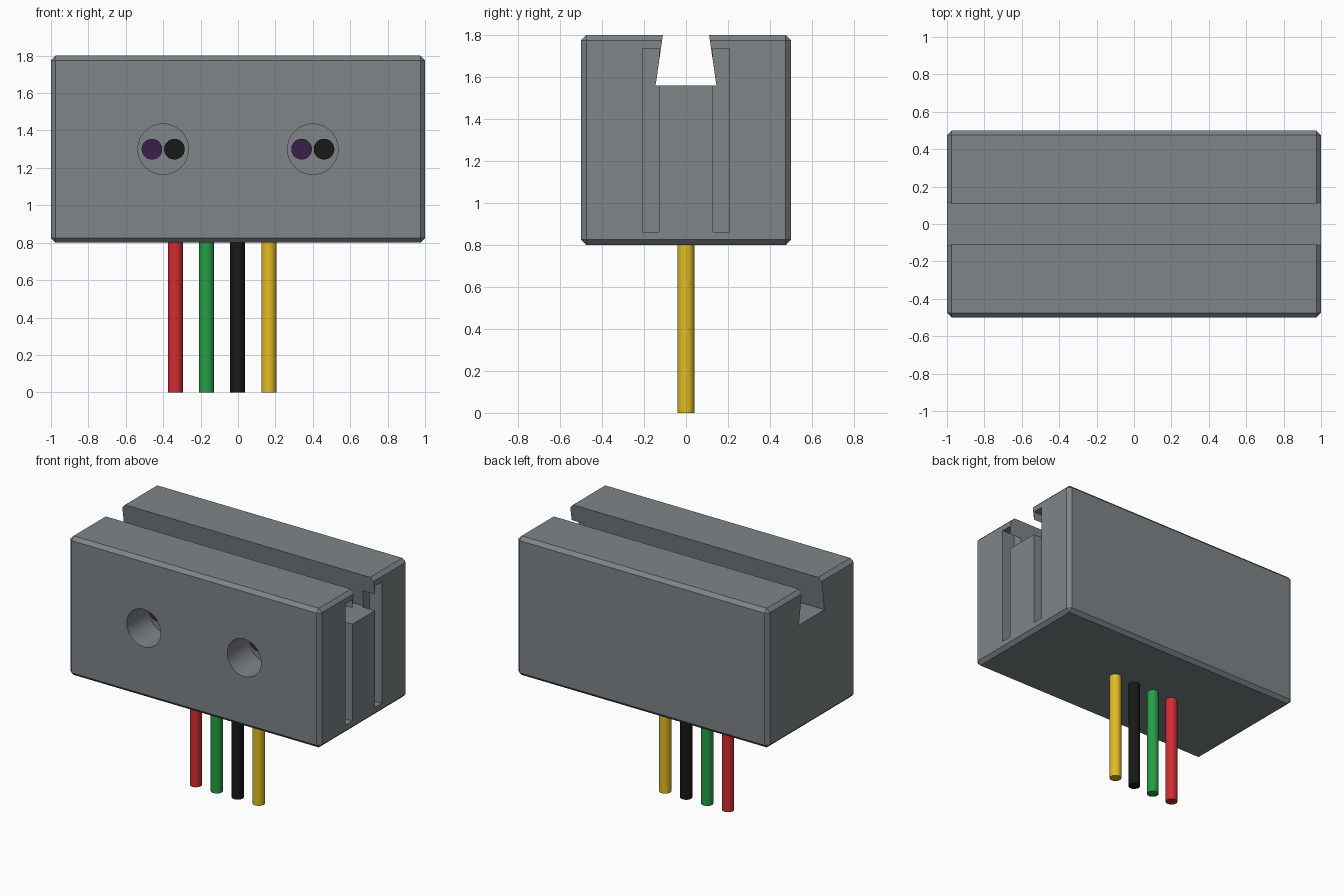
import bpy, bmesh, math

if "Cube" in bpy.data.objects:
    bpy.data.objects.remove(bpy.data.objects["Cube"])


def make_mat(name, rgb):
    m = bpy.data.materials.new(name)
    m.diffuse_color = (*rgb, 1)
    m.use_nodes = True
    m.node_tree.nodes["Principled BSDF"].inputs["Base Color"].default_value = m.diffuse_color
    return m


def add_box(name, lo, hi):
    mid = [(a + b) / 2 for a, b in zip(lo, hi)]
    bpy.ops.mesh.primitive_cube_add(size=1, location=mid)
    ob = bpy.context.object
    ob.name = name
    ob.scale = [b - a for a, b in zip(lo, hi)]
    bpy.ops.object.transform_apply(location=True, rotation=False, scale=True)
    ob.data.materials.append(casing)
    return ob


def add_cylinder(name, r, depth, loc, mat, along_y=False):
    rot = (math.pi / 2, 0, 0) if along_y else (0, 0, 0)
    bpy.ops.mesh.primitive_cylinder_add(vertices=48, radius=r, depth=depth,
                                        location=loc, rotation=rot)
    ob = bpy.context.object
    ob.name = name
    ob.data.materials.append(mat)
    bpy.ops.object.shade_smooth_by_angle(angle=math.radians(30))
    return ob


def add_prism_x(name, profile, x0, x1):
    bm = bmesh.new()
    face = bm.faces.new([bm.verts.new((x0, y, z)) for y, z in profile])
    ext = bmesh.ops.extrude_face_region(bm, geom=[face])
    verts = [g for g in ext["geom"] if isinstance(g, bmesh.types.BMVert)]
    bmesh.ops.translate(bm, verts=verts, vec=(x1 - x0, 0, 0))
    bmesh.ops.recalc_face_normals(bm, faces=bm.faces)
    me = bpy.data.meshes.new(name)
    bm.to_mesh(me)
    bm.free()
    me.materials.append(casing)
    ob = bpy.data.objects.new(name, me)
    bpy.context.collection.objects.link(ob)
    return ob


casing = make_mat("casing_grey", (0.21, 0.232, 0.245))
purple = make_mat("purple", (0.043, 0.0145, 0.065))
black = make_mat("black", (0.009, 0.009, 0.009))

# Chamfered housing
body = add_box("housing", (-1, -0.5, 0.8), (1, 0.5, 1.8))
bev = body.modifiers.new("chamfer", 'BEVEL')
bev.width = 0.025
bev.segments = 1

# Cutters: dovetail groove, end slots, sensor holes
s = 0.035  # how far each groove side leans in per 0.24 of height
cutters = [add_prism_x("groove_cutter",
                       [(-0.145, 1.56), (0.145, 1.56),
                        (0.11 - s, 2.04), (-0.11 + s, 2.04)], -1.2, 1.2)]
for side in (-1, 1):
    y0, y1 = sorted((side * 0.128, side * 0.207))
    cutters.append(add_box("slot_cutter", (0.9, y0, 0.863), (1.2, y1, 1.737)))
    cutters.append(add_cylinder("hole_cutter", 0.135, 0.5,
                                (side * 0.4, -0.5, 1.3), casing, True))
for c in cutters:
    c.hide_render = True
    c.hide_set(True)
    mod = body.modifiers.new(c.name, 'BOOLEAN')
    mod.object = c
    mod.operation = 'DIFFERENCE'
    mod.solver = 'EXACT'

# Emitter and receiver in each hole
for x in (-0.4, 0.4):
    add_cylinder("emitter", 0.055, 0.06, (x - 0.06, -0.24, 1.3), purple, True)
    add_cylinder("receiver", 0.055, 0.06, (x + 0.06, -0.24, 1.3), black, True)

# Row of wires below the housing
wires = (("red", (0.64, 0.026, 0.03)), ("green", (0.02, 0.34, 0.062)),
         ("black", (0.009, 0.009, 0.009)), ("yellow", (0.76, 0.5, 0.018)))
for i, (colour, rgb) in enumerate(wires):
    add_cylinder(colour + "_wire", 0.04, 0.82, (-0.335 + i * 0.1667, 0, 0.41),
                 make_mat(colour + "_insulation", rgb))
